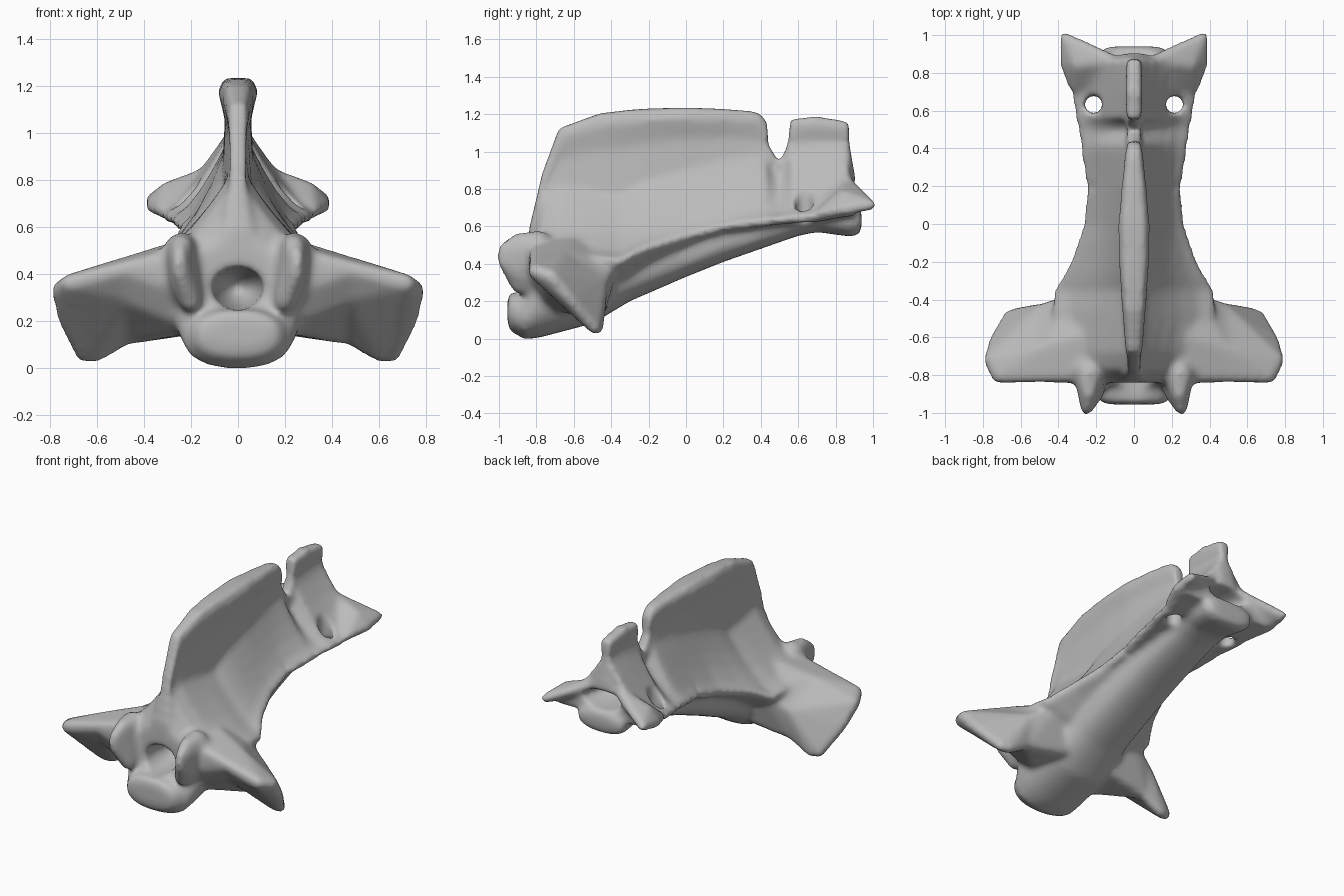
import bpy, bmesh, math
from mathutils import Matrix

cube = bpy.data.objects.get("Cube")
if cube:
    bpy.data.objects.remove(cube, do_unlink=True)

bone_mat = bpy.data.materials.new("bone_grey")
bone_mat.use_nodes = True
GREY = (0.5, 0.5, 0.5, 1)
bone_mat.diffuse_color = GREY
bone_mat.node_tree.nodes["Principled BSDF"].inputs["Base Color"].default_value = GREY


def to_object(name, bm):
    bmesh.ops.recalc_face_normals(bm, faces=bm.faces)
    mesh = bpy.data.meshes.new(name)
    bm.to_mesh(mesh)
    bm.free()
    mesh.materials.append(bone_mat)
    ob = bpy.data.objects.new(name, mesh)
    bpy.context.collection.objects.link(ob)
    return ob


def loft(name, rings):
    """Skin a list of equal-length closed rings and cap both ends."""
    bm = bmesh.new()
    loops = [[bm.verts.new(p) for p in ring] for ring in rings]
    for a, b in zip(loops, loops[1:]):
        for i in range(len(a)):
            j = (i + 1) % len(a)
            bm.faces.new((a[i], a[j], b[j], b[i]))
    bm.faces.new(loops[0])
    bm.faces.new(loops[-1])
    bmesh.ops.triangulate(bm, faces=[f for f in bm.faces if len(f.verts) > 4])
    return to_object(name, bm)


def hull(name, balls, side):
    """Convex skin around balls given as (x, y, z, radius)."""
    bm = bmesh.new()
    for x, y, z, r in balls:
        bmesh.ops.create_icosphere(bm, subdivisions=2, radius=r,
                                   matrix=Matrix.Translation((x * side, y, z)))
    result = bmesh.ops.convex_hull(bm, input=bm.verts)
    inner = [v for v in result["geom_interior"] if isinstance(v, bmesh.types.BMVert)]
    bmesh.ops.delete(bm, geom=inner, context="VERTS")
    return to_object(name, bm)


# Body: oval sections as (y, half width, bottom, top)
BODY = [(-0.955, .14, .09, .21), (-0.94, .18, .04, .245), (-0.86, .23, -.004, .26),
        (-0.78, .27, .006, .5), (-0.5, .25, .08, .5), (-0.3, .21, .2, .52),
        (0, .19, .33, .58), (.2, .18, .41, .64), (.6, .16, .55, .71),
        (.7, .165, .57, .72), (.88, .18, .545, .71), (.925, .17, .555, .7),
        (.94, .13, .6, .68)]


def oval(y, w, lo, hi, n=32):
    ring = []
    for i in range(n):
        a = math.tau * i / n
        c, s = math.cos(a), math.sin(a)
        ring.append((w * math.copysign(abs(c) ** .85, c), y,
                     (lo + hi) / 2 + (hi - lo) / 2 * math.copysign(abs(s) ** .85, s)))
    return ring


parts = [loft("body", [oval(*s) for s in BODY])]

# Arch with both spines: (y, half width, edge height, crest height, crest half thickness)
ARCH = [(-0.84, .27, .46, .58, .06), (-0.77, .33, .47, .88, .045), (-0.68, .38, .46, 1.125, .045),
        (-0.46, .44, .43, 1.205, .064), (-0.35, .43, .42, 1.217, .072), (-0.28, .385, .46, 1.225, .077),
        (-0.2, .34, .495, 1.23, .082), (0, .27, .555, 1.235, .086), (.2, .253, .605, 1.228, .068),
        (.38, .285, .63, 1.213, .048), (.43, .29, .635, 1.172, .04), (.445, .29, .64, 1.03, .04),
        (.5, .3, .645, .94, .045), (.54, .31, .65, 1.03, .04), (.56, .315, .65, 1.175, .042),
        (.7, .33, .66, 1.188, .048), (.87, .36, .69, 1.16, .043), (.88, .36, .69, 1.0, .05),
        (.905, .34, .69, .86, .06)]


def arch_section(y, w, edge, top, t):
    h = top - edge
    flare = min(edge + .37, top - .26 * h)
    under = .035 + .1 * min(max((.2 - y) / .5, 0), 1)
    half = [(.7 * t, top), (t, top - .08 * h), (.65 * t, top - .25 * h)]
    for u in (.04, .15, .3, .5, .75, 1):
        half.append((.65 * t + (w - .65 * t) * u, edge + (flare - edge) * (1 - u) ** 1.5))
    half += [(w - .02, edge - .035), (.16, edge - under)]
    return [(x, y, z) for x, z in half] + [(-x, y, z) for x, z in reversed(half)]


parts.append(loft("arch_and_spines", [arch_section(*s) for s in ARCH]))

# Paired processes
WING_ROOT = [(.26, -.79, .47, .05), (.27, -.6, .5, .04), (.3, -.385, .41, .03),
             (.2, -.46, .19, .05), (.2, -.72, .2, .05), (.26, -.79, .34, .05)]
WING_MID = [(.48, -.8, .42, .04), (.48, -.66, .44, .035), (.47, -.45, .3, .035),
            (.47, -.475, .135, .035), (.48, -.73, .31, .04)]
WING_TIP = [(.715, -.805, .36, .042), (.755, -.72, .33, .042), (.735, -.62, .21, .035),
            (.66, -.49, .06, .035), (.61, -.475, .055, .035)]
FRONT_JOINT = [(.25, -.98, .41, .03), (.25, -.98, .475, .03), (.24, -.9, .52, .045),
               (.24, -.9, .36, .05), (.24, -.79, .5, .08), (.2, -.89, .28, .045),
               (.21, -.78, .3, .06)]
REAR_JOINT = [(.365, .988, .715, .03), (.36, .85, .69, .035), (.3, .84, .765, .03),
              (.11, .865, .83, .035), (.18, .875, .78, .035), (.32, .72, .67, .025)]
for side, label in ((1, "left"), (-1, "right")):
    parts += [hull(label + "_wing_root", WING_ROOT + WING_MID, side),
              hull(label + "_wing_tip", WING_MID + WING_TIP, side),
              hull(label + "_front_joint", FRONT_JOINT, side),
              hull(label + "_rear_joint", REAR_JOINT, side)]

# Fuse everything into one continuous bone
bpy.ops.object.select_all(action="DESELECT")
for ob in parts:
    ob.select_set(True)
bone = parts[0]
bpy.context.view_layer.objects.active = bone
bpy.ops.object.join()
bone.name = "vertebra_bone"


def apply(kind, **settings):
    mod = bone.modifiers.new(kind.lower(), kind)
    for key, value in settings.items():
        setattr(mod, key, value)
    bpy.ops.object.modifier_apply(modifier=mod.name)


apply("REMESH", mode="VOXEL", voxel_size=.016)

# Canal openings at both ends and the small vertical openings
bm = bmesh.new()
for centre, radii in (((0, -.92, .34), (.115, .36, .095)), ((0, .97, .765), (.15, .3, .06))):
    bmesh.ops.create_uvsphere(bm, u_segments=32, v_segments=20, radius=1,
                              matrix=Matrix.Translation(centre) @ Matrix.Diagonal((*radii, 1)))
for side in (1, -1):
    for x, y, r in ((.213, .633, .048), (.224, .2, .02)):
        bmesh.ops.create_cone(bm, cap_ends=True, segments=16, radius1=r, radius2=r, depth=.6,
                              matrix=Matrix.Translation((x * side, y, .65)))
cutter = to_object("opening_cutter", bm)
cutter.hide_render = True
apply("BOOLEAN", operation="DIFFERENCE", object=cutter, solver="EXACT")
bpy.data.objects.remove(cutter, do_unlink=True)
apply("REMESH", mode="VOXEL", voxel_size=.016)
apply("SMOOTH", factor=.5, iterations=9)

bone.data.materials.clear()
bone.data.materials.append(bone_mat)
bpy.ops.object.shade_smooth()
